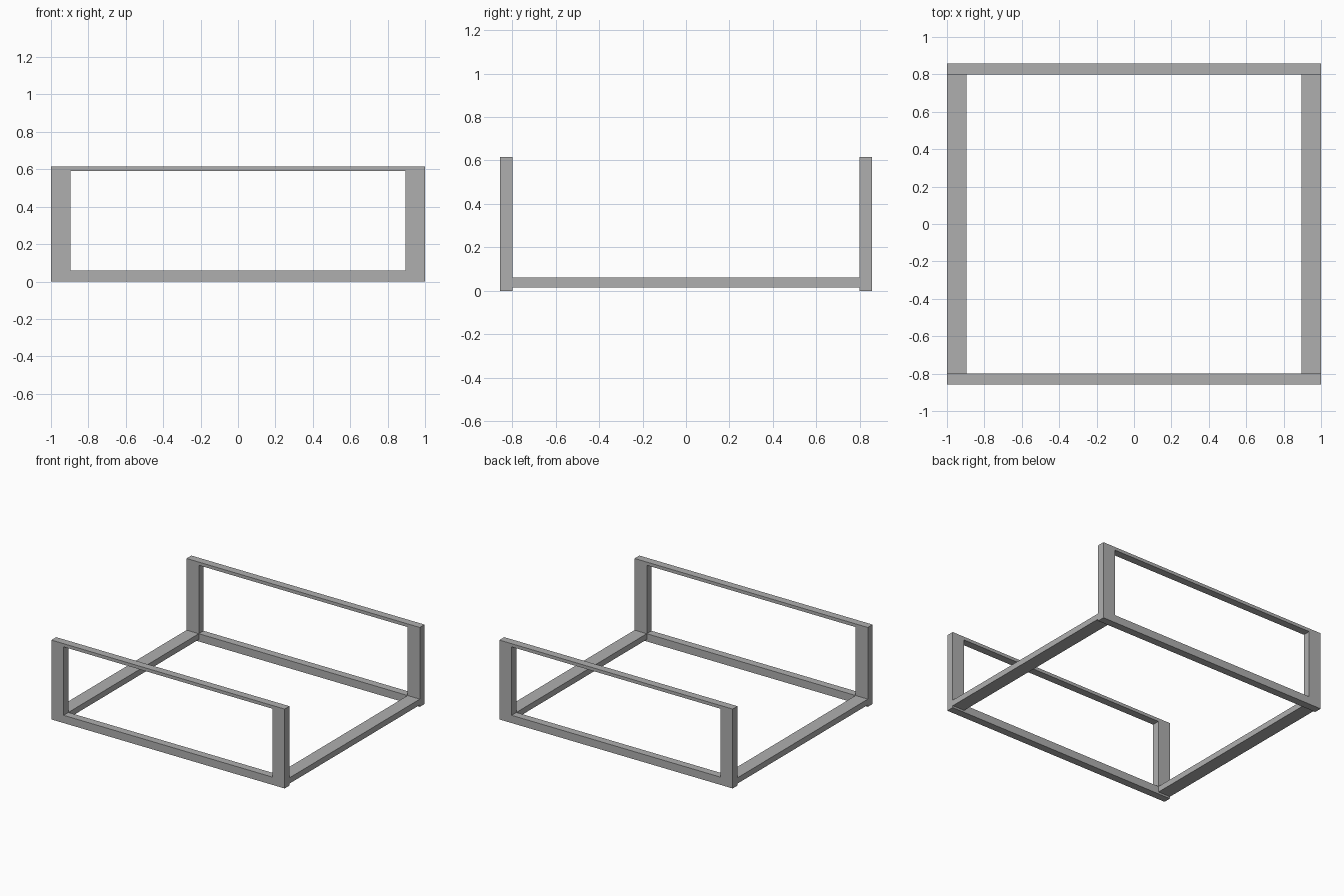
import bpy
import bmesh
from mathutils import Vector

cube = bpy.data.objects.get("Cube")
if cube:
    bpy.data.objects.remove(cube, do_unlink=True)

# Overall dimensions
HALF_X, HALF_Y, HEIGHT = 1.0, 0.857, 0.615
INNER_X, INNER_Y = 0.895, 0.798
SILL, HEAD = 0.06, 0.59
RAIL_BOTTOM = 0.015

grey = bpy.data.materials.new("plain grey")
grey.use_nodes = True
colour = (0.43, 0.43, 0.43, 1)
grey.diffuse_color = colour
grey.node_tree.nodes["Principled BSDF"].inputs["Base Color"].default_value = colour


def finish(name, bm):
    bmesh.ops.recalc_face_normals(bm, faces=bm.faces)
    mesh = bpy.data.meshes.new(name)
    bm.to_mesh(mesh)
    bm.free()
    mesh.materials.append(grey)
    obj = bpy.data.objects.new(name, mesh)
    bpy.context.collection.objects.link(obj)
    return obj


def rectangle(bm, half_x, low, high, y):
    corners = ((-half_x, low), (half_x, low), (half_x, high), (-half_x, high))
    return [bm.verts.new((x, y, z)) for x, z in corners]


def end_frame(name, y):
    """Upright rectangular frame with an open middle, extruded along y."""
    bm = bmesh.new()
    outer = rectangle(bm, HALF_X, 0, HEIGHT, y)
    inner = rectangle(bm, INNER_X, SILL, HEAD, y)
    for i in range(4):
        j = (i + 1) % 4
        bm.faces.new((outer[i], outer[j], inner[j], inner[i]))
    result = bmesh.ops.extrude_face_region(bm, geom=bm.faces[:], use_keep_orig=True)
    moved = [g for g in result["geom"] if isinstance(g, bmesh.types.BMVert)]
    bmesh.ops.translate(bm, verts=moved, vec=(0, HALF_Y - INNER_Y, 0))
    return finish(name, bm)


def box(name, low, high):
    low, high = Vector(low), Vector(high)
    bm = bmesh.new()
    bmesh.ops.create_cube(bm, size=1)
    bmesh.ops.scale(bm, verts=bm.verts, vec=high - low)
    bmesh.ops.translate(bm, verts=bm.verts, vec=(low + high) / 2)
    return finish(name, bm)


# Upright frames at the front and back
end_frame("front_frame", -HALF_Y)
end_frame("back_frame", INNER_Y)

# Low rails joining the two frames
box("left_rail", (INNER_X, -INNER_Y, RAIL_BOTTOM), (HALF_X, INNER_Y, SILL))
box("right_rail", (-HALF_X, -INNER_Y, RAIL_BOTTOM), (-INNER_X, INNER_Y, SILL))
